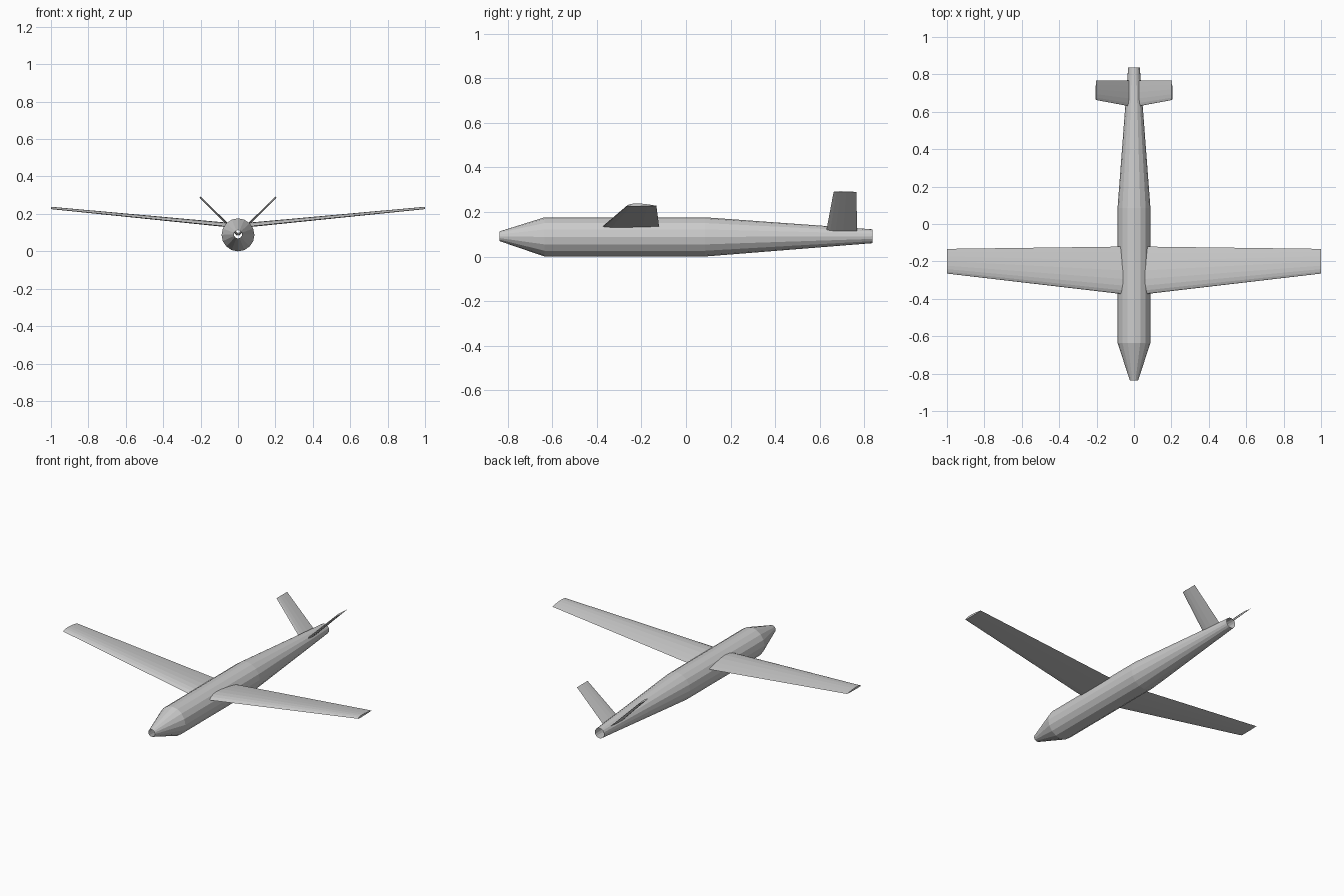
import bpy, bmesh, math
from mathutils import Vector

if "Cube" in bpy.data.objects:
    bpy.data.objects.remove(bpy.data.objects["Cube"])


def loft(name, rings, caps):
    """Bridge equal-length closed rings of points into one mesh."""
    bm = bmesh.new()
    loops = [[bm.verts.new(p) for p in ring] for ring in rings]
    n = len(loops[0])
    for a, b in zip(loops, loops[1:]):
        for i in range(n):
            j = (i + 1) % n
            bm.faces.new((a[i], a[j], b[j], b[i]))
    if caps:
        bm.faces.new(loops[0])
        bm.faces.new(loops[-1])
    bmesh.ops.recalc_face_normals(bm, faces=bm.faces)
    mesh = bpy.data.meshes.new(name)
    bm.to_mesh(mesh)
    bm.free()
    obj = bpy.data.objects.new(name, mesh)
    bpy.context.collection.objects.link(obj)
    return obj


def section(profile, le, te, normal):
    """Place a unit-chord profile between leading and trailing edge."""
    le, te = Vector(le), Vector(te)
    chord = (te - le).length
    return [le + (te - le) * u + Vector(normal) * t * chord for u, t in profile]


# Fuselage: 16-sided open tube (y, radius)
CZ = 0.088
stations = [(-0.837, 0.022), (-0.635, 0.088), (0.085, 0.088), (0.838, 0.031)]
rings = []
for k, (y, r) in enumerate(stations):
    cz = CZ + (0.003 if k in (0, 3) else 0)
    rings.append([(r * math.sin(math.tau * i / 16), y, cz - r * math.cos(math.tau * i / 16))
                  for i in range(16)])
loft("fuselage", rings, False)

# Aerofoil profiles (chord fraction, thickness fraction)
wing_profile = [(0, 0), (0.02, 0.022), (0.08, 0.047), (0.18, 0.068), (0.32, 0.077),
                (0.5, 0.07), (0.7, 0.048), (0.87, 0.023), (1, 0.0),
                (0.7, -0.014), (0.4, -0.018), (0.15, -0.018), (0.04, -0.012)]
half = [(0.03, 0.02), (0.12, 0.037), (0.3, 0.045), (0.55, 0.037), (0.8, 0.018)]
tail_profile = [(0, 0)] + half + [(1, 0)] + [(u, -t) for u, t in reversed(half)]

for side, s in (("left", 1), ("right", -1)):
    # Main wing with dihedral
    loft(f"{side}_wing",
         [section(wing_profile, (0, -0.382, 0.128), (0, -0.12, 0.128), (0, 0, 1)),
          section(wing_profile, (s, -0.265, 0.228), (s, -0.133, 0.228), (0, 0, 1))], True)
    # V-tail fin
    d = math.sqrt(0.5)
    loft(f"{side}_tail_fin",
         [section(tail_profile, (0, 0.625, 0.088), (0, 0.768, 0.088), (-s * d, 0, d)),
          section(tail_profile, (s * 0.203, 0.663, 0.29), (s * 0.203, 0.766, 0.29), (-s * d, 0, d))],
         True)
